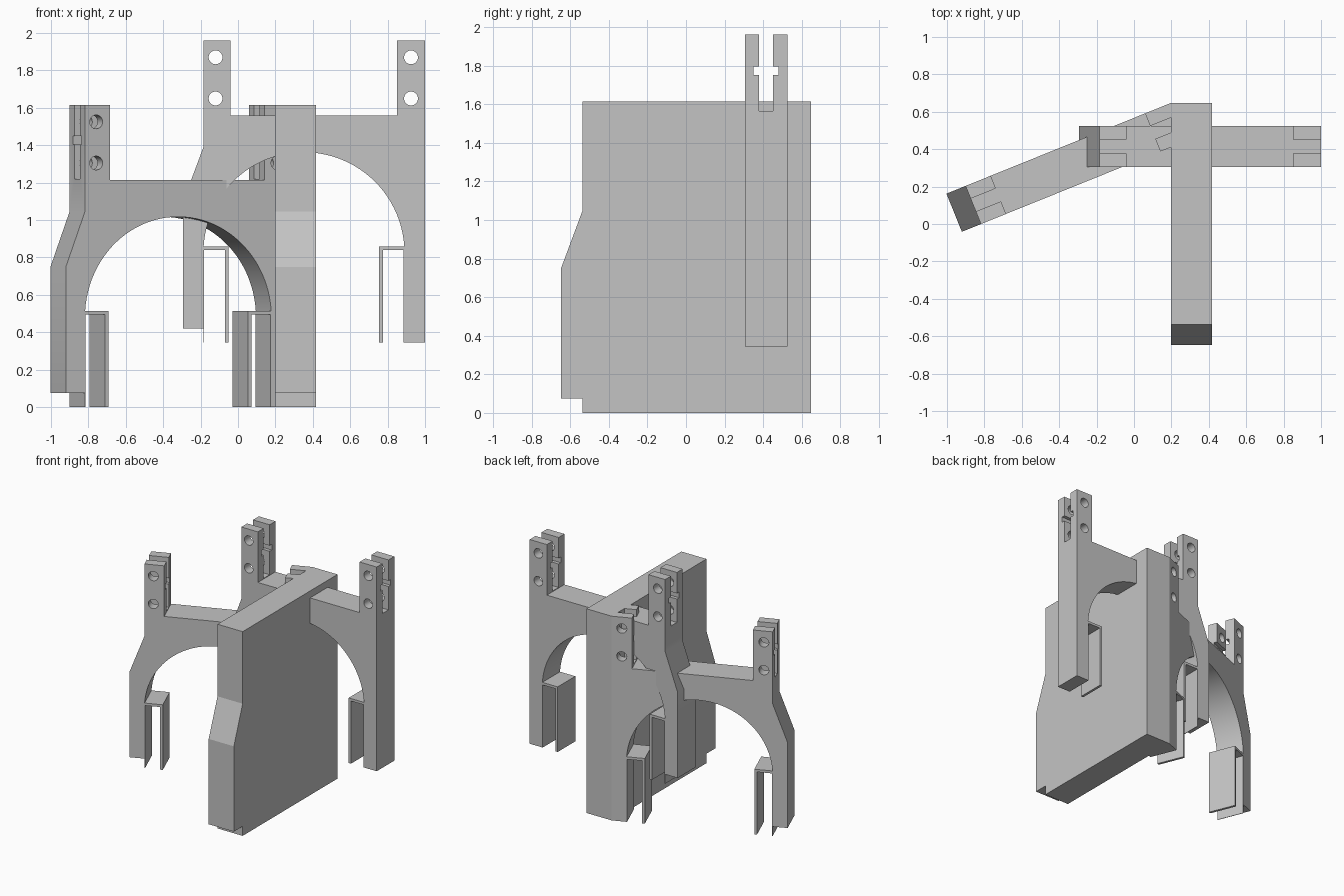
import bpy, bmesh, math
from mathutils import Matrix, Vector

if "Cube" in bpy.data.objects:
    bpy.data.objects.remove(bpy.data.objects["Cube"], do_unlink=True)

LENGTH, THICK, HEIGHT = 1.295, 0.22, 1.615
LEG, FOOT, BAR_TOP = 0.11, 0.075, 1.215
POST_W = 0.15

grey = bpy.data.materials.new("plain_grey")
grey.use_nodes = True
grey.diffuse_color = (0.55, 0.55, 0.55, 1)
grey.node_tree.nodes["Principled BSDF"].inputs["Base Color"].default_value = grey.diffuse_color


def extrude(name, points, direction):
    """Solid made by extruding a closed 3D outline along a vector."""
    bm = bmesh.new()
    face = bm.faces.new([bm.verts.new(p) for p in points])
    ext = bmesh.ops.extrude_face_region(bm, geom=[face])
    moved = [g for g in ext["geom"] if isinstance(g, bmesh.types.BMVert)]
    bmesh.ops.translate(bm, verts=moved, vec=Vector(direction))
    bmesh.ops.recalc_face_normals(bm, faces=bm.faces)
    mesh = bpy.data.meshes.new(name)
    bm.to_mesh(mesh)
    bm.free()
    mesh.materials.append(grey)
    obj = bpy.data.objects.new(name, mesh)
    bpy.context.collection.objects.link(obj)
    return obj


def side(points, y=0.0):
    return [(u, y, w) for u, w in points]


def circle(cu, cw, r, n, sweep=math.tau):
    return [(cu + r * math.cos(sweep * i / n), cw + r * math.sin(sweep * i / n)) for i in range(n)]


def cut(target, cutter):
    cutter.hide_render = True
    mod = target.modifiers.new("cut", "BOOLEAN")
    mod.operation, mod.object, mod.solver = "DIFFERENCE", cutter, "EXACT"
    bpy.context.view_layer.objects.active = target
    bpy.ops.object.modifier_apply(modifier=mod.name)
    bpy.data.objects.remove(cutter, do_unlink=True)


def smooth(obj):
    bpy.ops.object.select_all(action="DESELECT")
    obj.select_set(True)
    bpy.context.view_layer.objects.active = obj
    bpy.ops.object.shade_smooth_by_angle(angle=math.radians(30))


# Outer edge with its bulge, shared by the slab and the arches
bulge = [(LEG, HEIGHT), (LEG, 1.045), (0, 0.75), (0, FOOT), (LEG, FOOT)]

# Solid slab, turned to run front to back
slab = extrude("slab", side(bulge + [(LEG, 0), (LENGTH, 0), (LENGTH, HEIGHT)]), (0, THICK, 0))
slab.matrix_world = Matrix.Translation((0.417, -LENGTH / 2, 0)) @ Matrix.Rotation(math.pi / 2, 4, "Z")

# Arched frame: two legs, a bar and two posts
radius = LENGTH / 2 - LEG
arc = circle(LENGTH / 2, 0.48, radius, 48, math.pi) + [(LEG, 0.48)]
outline = bulge[1:] + arc[::-1] + [
    (LENGTH - LEG, 0), (LENGTH, 0), (LENGTH, HEIGHT), (LENGTH - POST_W, HEIGHT),
    (LENGTH - POST_W, BAR_TOP), (LEG + POST_W - 0.005, BAR_TOP),
    (LEG + POST_W - 0.005, HEIGHT), (LEG, HEIGHT)]
frame = extrude("straight_arch", side(outline), (0, THICK, 0))

# Slot with a wider notch, and two bolt holes, in each post
half = [(0.037, BAR_TOP + 0.005), (0.037, 1.405), (0.064, 1.405),
        (0.064, 1.45), (0.037, 1.45), (0.037, HEIGHT + 0.1)]
slot = half + [(-v, w) for v, w in reversed(half)]
for u in (0.175, LENGTH - 0.075):
    cut(frame, extrude("slot_cutter", [(u - 0.15, THICK / 2 + v, w) for v, w in slot], (0.3, 0, 0)))
    for w in (1.305, 1.525):
        cut(frame, extrude("hole_cutter", side(circle(u, w, 0.037, 32), -0.1), (0, THICK + 0.2, 0)))
smooth(frame)

# Thin clips hanging inside each leg
a, b, top, wall, skin = LEG, LEG + 0.135, 0.515, 0.02, 0.004
hook = [(a, 0), (a, top), (b, top), (b, 0), (b - wall, 0), (b - wall, top - wall),
        (a + skin, top - wall), (a + skin, 0)]
clips = [extrude("straight_left_clip", side(hook), (0, THICK, 0)),
         extrude("straight_right_clip", side([(LENGTH - u, w) for u, w in hook]), (0, THICK, 0))]

# Place one arch straight and a copy turned at ground level
straight = Matrix.Translation((-0.295, 0.305, 0.345))
turn = Matrix.Rotation(math.radians(22), 4, "Z")
corner = turn @ Vector((LENGTH, THICK, 0))
turned = Matrix.Translation(Vector((0.198, LENGTH / 2, 0)) - corner) @ turn
for part in [frame] + clips:
    copy = part.copy()
    copy.name = part.name.replace("straight", "turned")
    bpy.context.collection.objects.link(copy)
    part.matrix_world = straight
    copy.matrix_world = turned
